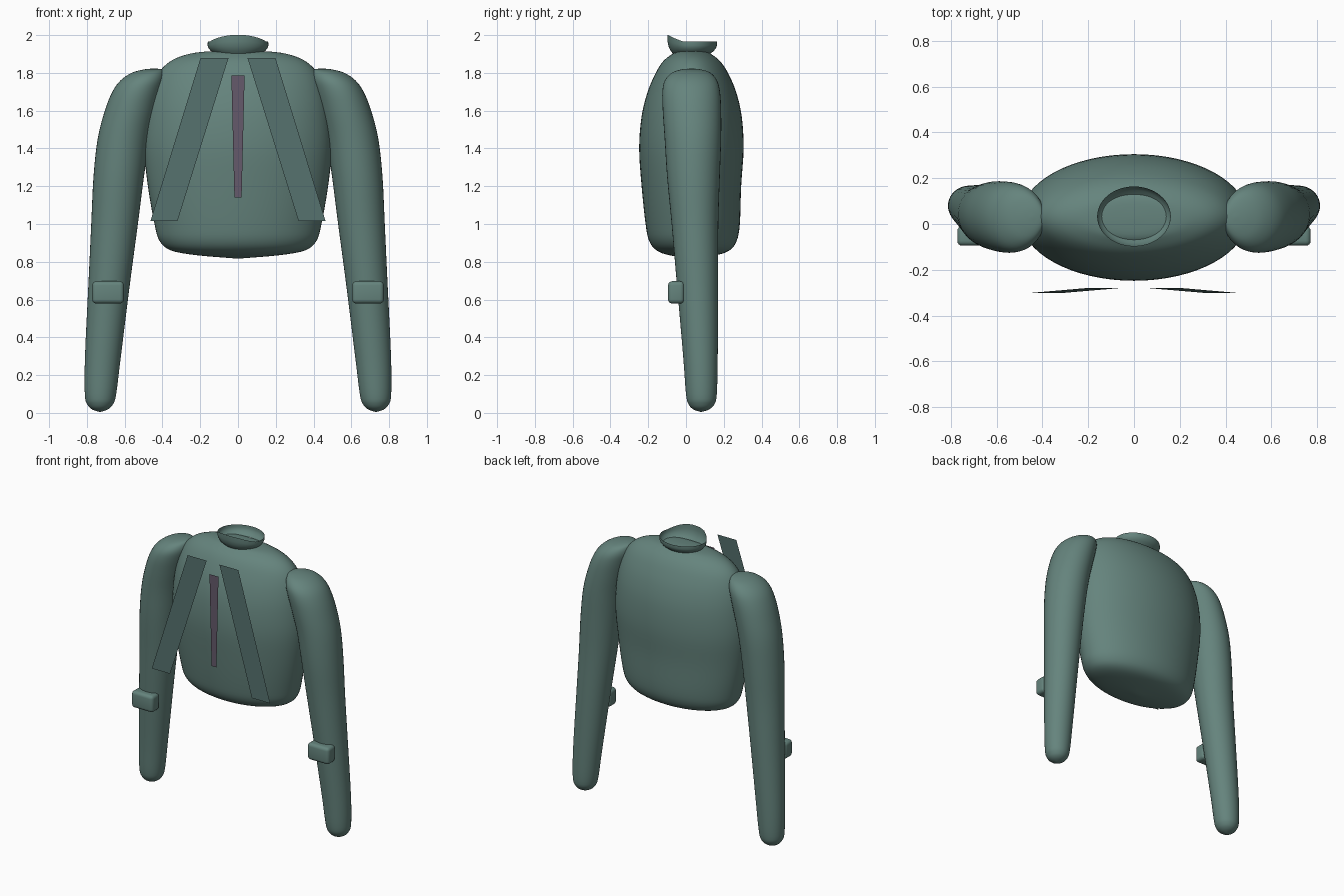
import bpy, bmesh, math

if "Cube" in bpy.data.objects:
    bpy.data.objects.remove(bpy.data.objects["Cube"])


def material(name, rgb):
    m = bpy.data.materials.new(name)
    m.diffuse_color = (*rgb, 1)
    m.use_nodes = True
    m.node_tree.nodes["Principled BSDF"].inputs["Base Color"].default_value = m.diffuse_color
    return m


CLOTH = material("green_cloth", (0.13, 0.23, 0.205))
STRAP = material("dark_strap", (0.09, 0.165, 0.155))
ZIP = material("zip_purple", (0.13, 0.10, 0.145))


def finish(bm, name, mat, smooth=True):
    me = bpy.data.meshes.new(name)
    bm.to_mesh(me)
    bm.free()
    me.materials.append(mat)
    ob = bpy.data.objects.new(name, me)
    bpy.context.collection.objects.link(ob)
    for p in me.polygons:
        p.use_smooth = smooth
    return ob


def spline(keys, steps):
    """Catmull-Rom through the key rings."""
    out = []
    for i in range(len(keys) - 1):
        a, b = keys[max(i - 1, 0)], keys[i]
        c, d = keys[i + 1], keys[min(i + 2, len(keys) - 1)]
        for s in range(steps):
            t = s / steps
            out.append([0.5 * (2 * q + (r - p) * t + (2 * p - 5 * q + 4 * r - u) * t * t
                               + (3 * q - p - 3 * r + u) * t ** 3)
                        for p, q, r, u in zip(a, b, c, d)])
    return out + [keys[-1]]


def loft(name, keys, mat, sides=48, steps=4, power=2.0, mirror=1):
    """Keys are (z, x min, x max, y min, y max) of stacked oval sections."""
    bm = bmesh.new()
    rings = []
    for z, x0, x1, y0, y1 in spline(keys, steps):
        ring = []
        for k in range(sides):
            a = 2 * math.pi * k / sides
            c, s = math.cos(a), math.sin(a)
            x = (x0 + x1) / 2 + (x1 - x0) / 2 * math.copysign(abs(c) ** (2 / power), c)
            y = (y0 + y1) / 2 + (y1 - y0) / 2 * math.copysign(abs(s) ** (2 / power), s)
            ring.append(bm.verts.new((mirror * x, y, z)))
        rings.append(ring)
    for lo, hi in zip(rings, rings[1:]):
        for k in range(sides):
            n = (k + 1) % sides
            bm.faces.new((lo[k], lo[n], hi[n], hi[k]))
    bm.faces.new(rings[0])
    bm.faces.new(rings[-1])
    bmesh.ops.recalc_face_normals(bm, faces=bm.faces)
    return finish(bm, name, mat)


def panel(name, pts, mat):
    bm = bmesh.new()
    f = bm.faces.new([bm.verts.new(p) for p in pts])
    f.normal_update()
    if f.normal.y > 0:
        f.normal_flip()
    return finish(bm, name, mat, False)


# Torso
torso = [(z, -w, w, y0, y1) for z, w, y0, y1 in [
    (0.818, 0.02, 0.02, 0.04), (0.835, 0.22, -0.09, 0.16), (0.86, 0.355, -0.155, 0.23),
    (0.91, 0.415, -0.195, 0.268), (1.0, 0.442, -0.214, 0.285), (1.2, 0.477, -0.235, 0.292),
    (1.4, 0.497, -0.248, 0.305), (1.57, 0.487, -0.235, 0.295), (1.7, 0.462, -0.203, 0.265),
    (1.8, 0.42, -0.16, 0.222), (1.86, 0.36, -0.122, 0.182), (1.895, 0.28, -0.08, 0.14),
    (1.912, 0.18, -0.045, 0.105), (1.917, 0.02, 0.02, 0.04)]]
loft("torso", torso, CLOTH, sides=64)

# Collar: open flared band, raised at the front
bm = bmesh.new()
prev = None
N = 48
for rx, ry, t in [(0.125, 0.097, -0.3), (0.145, 0.115, 0.0), (0.156, 0.126, 0.3),
                  (0.161, 0.131, 0.6), (0.16, 0.131, 1.0)]:
    ring = []
    for k in range(N):
        a = 2 * math.pi * k / N
        y = 0.033 + ry * math.sin(a)
        top = 1.965 + 0.035 * max(0, min(1, (-0.01 - y) / 0.085)) ** 1.2
        ring.append(bm.verts.new((rx * math.cos(a), y, 1.917 + (top - 1.917) * t)))
    if prev:
        for k in range(N):
            n = (k + 1) % N
            bm.faces.new((prev[k], prev[n], ring[n], ring[k]))
    prev = ring
finish(bm, "collar", CLOTH)

# Sleeves, pockets and straps on both sides
sleeve = [
    (0.006, 0.725, 0.735, 0.075, 0.085), (0.018, 0.69, 0.772, 0.04, 0.122),
    (0.045, 0.662, 0.798, 0.014, 0.15), (0.1, 0.645, 0.811, 0.0, 0.163),
    (0.3, 0.62, 0.81, -0.015, 0.168), (0.7, 0.57, 0.791, -0.05, 0.17),
    (1.0, 0.53, 0.777, -0.076, 0.171), (1.25, 0.498, 0.765, -0.1, 0.179),
    (1.45, 0.468, 0.743, -0.113, 0.186), (1.6, 0.432, 0.705, -0.123, 0.186),
    (1.7, 0.405, 0.665, -0.125, 0.18), (1.76, 0.39, 0.622, -0.112, 0.164),
    (1.8, 0.39, 0.563, -0.075, 0.13), (1.818, 0.4, 0.5, -0.025, 0.08),
    (1.823, 0.44, 0.45, 0.025, 0.035)]
for side, m in (("right", 1), ("left", -1)):
    loft(side + "_sleeve", sleeve, CLOTH, sides=40, mirror=m)

    bm = bmesh.new()
    bmesh.ops.create_cube(bm, size=1)
    for v in bm.verts:
        v.co = (m * 0.688 + v.co.x * 0.168, -0.052 + v.co.y * 0.086, 0.638 + v.co.z * 0.118)
    bmesh.ops.bevel(bm, geom=bm.edges[:], offset=0.022, segments=4, profile=0.5,
                    affect='EDGES')
    finish(bm, side + "_sleeve_pocket", CLOTH)

    panel(side + "_strap", [(m * 0.05, -0.279, 1.88), (m * 0.198, -0.279, 1.88),
                            (m * 0.463, -0.302, 1.017), (m * 0.32, -0.302, 1.017)], STRAP)

# Front zip
panel("zip", [(-0.035, -0.268, 1.785), (0.035, -0.268, 1.785),
              (0.019, -0.268, 1.14), (-0.019, -0.268, 1.14)], ZIP)
